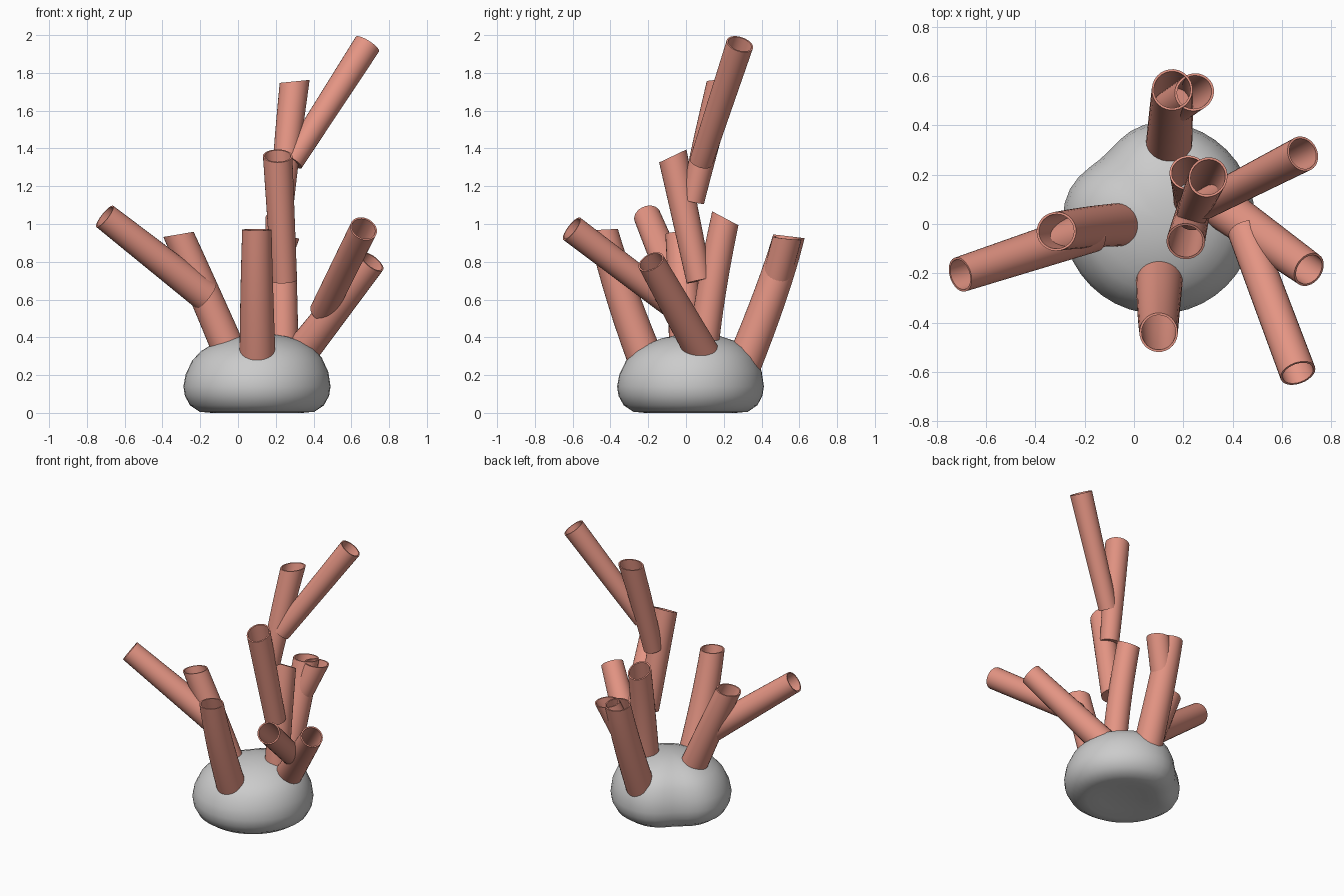
import bpy, bmesh, math
from mathutils import Vector

if "Cube" in bpy.data.objects:
    bpy.data.objects.remove(bpy.data.objects["Cube"])

coral = bpy.data.materials.new("coral_pink")
coral.diffuse_color = (0.78, 0.30, 0.23, 1)
coral.use_nodes = True
coral.node_tree.nodes["Principled BSDF"].inputs["Base Color"].default_value = coral.diffuse_color
SIDES = 28


def finish(name, bm, angle, mat=None):
    bmesh.ops.recalc_face_normals(bm, faces=bm.faces)
    me = bpy.data.meshes.new(name)
    bm.to_mesh(me)
    bm.free()
    ob = bpy.data.objects.new(name, me)
    bpy.context.collection.objects.link(ob)
    if mat:
        me.materials.append(mat)
    bpy.ops.object.select_all(action='DESELECT')
    ob.select_set(True)
    bpy.context.view_layer.objects.active = ob
    bpy.ops.object.shade_smooth_by_angle(angle=math.radians(angle))
    return ob


def bridge(bm, a, b):
    n = len(a)
    for i in range(n):
        bm.faces.new((a[i], a[(i + 1) % n], b[(i + 1) % n], b[i]))


def tube(name, points, r0, r1, rim=None, wall=0.009):
    """Hollow tapered tube along a path; rim is the normal of the mouth plane."""
    pts = [Vector(p) for p in points]
    if len(pts) == 3:  # bend smoothly through the middle point
        a, m, b = pts
        c = 2 * m - (a + b) / 2
        path = [a * (1 - t) ** 2 + c * 2 * t * (1 - t) + b * t * t
                for t in [i / 8 for i in range(9)]]
    else:
        path = [pts[0].lerp(pts[1], i / 4) for i in range(5)]
    last = len(path) - 1
    bm = bmesh.new()

    def ring(i, inset):
        d = (path[min(i + 1, last)] - path[max(i - 1, 0)]).normalized()
        u = d.cross(Vector((0.3, 1, 0))).normalized()
        v = d.cross(u)
        r = r0 + (r1 - r0) * i / last - inset
        out = []
        for k in range(SIDES):
            a = 2 * math.pi * k / SIDES
            off = u * math.cos(a) * r + v * math.sin(a) * r
            if i == last and rim:
                n = Vector(rim)
                off -= d * (off.dot(n) / d.dot(n))
            out.append(bm.verts.new(path[i] + off))
        return out

    outer = [ring(i, 0) for i in range(last + 1)]
    inner = [ring(i, wall) for i in range(last, 0, -1)]
    rings = outer + inner
    for a, b in zip(rings, rings[1:]):
        bridge(bm, a, b)
    bm.faces.new(rings[0])
    bm.faces.new(rings[-1])
    return finish(name, bm, 40, coral)


# Rock: lathed profile with an uneven outline
profile = [(.4, .012), (.62, 0), (.78, .006), (.91, .04), (.98, .09), (1, .14),
           (.97, .21), (.88, .285), (.76, .335), (.6, .372), (.4, .4), (.2, .414)]
bm = bmesh.new()
rings = []
for rr, z in profile:
    ring = []
    for k in range(40):
        a = 2 * math.pi * k / 40
        dip = math.exp(-((a - math.radians(132)) / 0.42) ** 2)
        r = 0.39 * (1 - 0.14 * dip) * rr
        slope = 1 + 0.05 * math.cos(a - 0.9) * rr * (z > 0.15)
        ring.append(bm.verts.new((0.1 + r * math.cos(a), 0.025 + r * math.sin(a), z * slope)))
    rings.append(ring)
for a, b in zip(rings, rings[1:]):
    bridge(bm, a, b)
for ring, z in ((rings[0], .016), (rings[-1], .418)):
    c = bm.verts.new((0.1, 0.025, z))
    for k in range(40):
        bm.faces.new((ring[k], ring[(k + 1) % 40], c))
finish("rock", bm, 60)

# Left stalk and its branch
tube("left_stalk", [(0.0, 0.0, .22), (-.155, -.01, .58), (-.315, -.03, .945)], .09, .079, (-.17, 0, 1))
tube("left_branch", [(-.17, -.03, .62), (-.705, -.205, 1.04)], .085, .072)

# Front stalk
tube("front_stalk", [(.105, -.18, .2), (.1, -.33, .6), (.1, -.44, .97)], .098, .078, (0, -.05, 1))

# Back stalk with a short fork merged at its mouth
tube("back_stalk", [(.14, .29, .22), (.15, .445, .62), (.155, .545, .935)], .095, .083, (0, .12, 1))
tube("back_branch", [(.15, .47, .68), (.245, .535, .925)], .075, .076, (.05, .1, 1))

# Tall centre cluster, each tube growing out of the one below
tube("centre_stalk", [(.24, .085, .28), (.235, .135, .65), (.22, .208, 1.03)], .08, .076, (0, .48, .9))
tube("centre_branch", [(.245, .07, .7), (.21, -.07, 1.36)], .068, .078, (0, -.43, .9))
tube("upper_branch", [(.235, .035, 1.12), (.26, .1, 1.4), (.3, .19, 1.755)], .062, .078, (-.1, 0, 1))
tube("top_branch", [(.285, .08, 1.33), (.685, .285, 1.952)], .062, .073)

# Right stalk and its branch
tube("right_stalk", [(.27, .13, .24), (.71, -.185, .80)], .092, .073)
tube("right_branch", [(.45, -.03, .54), (.665, -.605, .975)], .07, .074)
